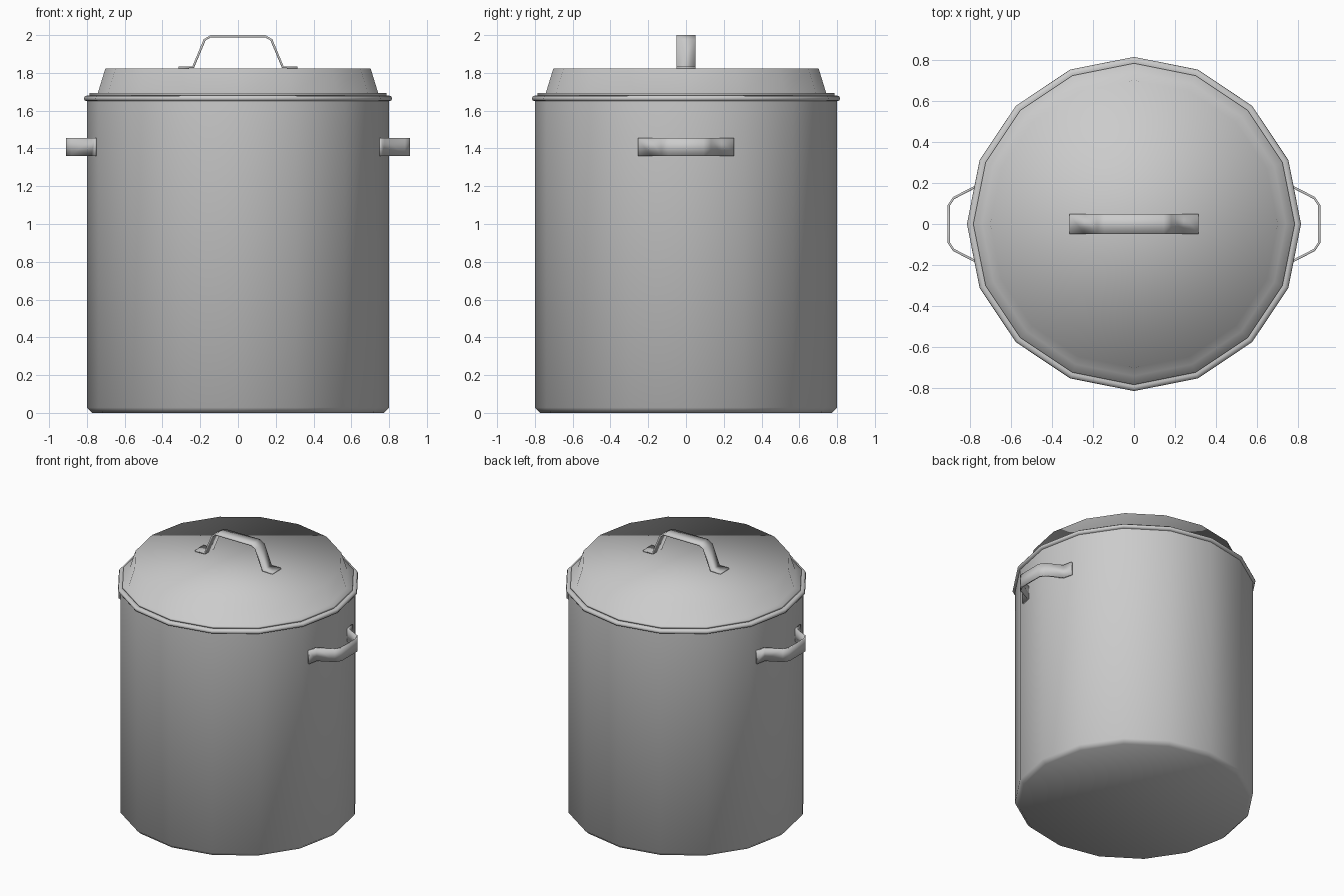
import bpy, bmesh, math

if "Cube" in bpy.data.objects:
    bpy.data.objects.remove(bpy.data.objects["Cube"])

SIDES = 16


def finish(name, bm):
    bmesh.ops.recalc_face_normals(bm, faces=bm.faces)
    for f in bm.faces:
        f.smooth = True
    me = bpy.data.meshes.new(name)
    bm.to_mesh(me)
    bm.free()
    ob = bpy.data.objects.new(name, me)
    bpy.context.collection.objects.link(ob)
    return ob


def lathe(name, profile, cap_first=False, cap_last=False):
    """Spin (radius, z) points into a 16-sided shell with optional n-gon caps."""
    bm = bmesh.new()
    rings = []
    for r, z in profile:
        rings.append([bm.verts.new((r * math.cos(2 * math.pi * i / SIDES),
                                    r * math.sin(2 * math.pi * i / SIDES), z))
                      for i in range(SIDES)])
    for a, b in zip(rings, rings[1:]):
        for i in range(SIDES):
            j = (i + 1) % SIDES
            bm.faces.new((a[i], a[j], b[j], b[i]))
    if cap_first:
        bm.faces.new(rings[0][::-1])
    if cap_last:
        bm.faces.new(rings[-1])
    return finish(name, bm)


def strap(name, half, thick, low, high, place):
    """Bent flat bar: half path of (along, out) points, mirrored, then given width."""
    path = half + [(-s, d) for s, d in reversed(half)]
    bm = bmesh.new()
    sections = []
    for i, (s, d) in enumerate(path):
        p, q = path[max(i - 1, 0)], path[min(i + 1, len(path) - 1)]
        ts, td = q[0] - p[0], q[1] - p[1]
        ln = math.hypot(ts, td)
        ns, nd = td / ln * thick, -ts / ln * thick
        if nd > 0:
            ns, nd = -ns, -nd
        inner = (s + ns, d + nd)
        sections.append([bm.verts.new(place(*c)) for c in (
            (s, d, low), (s, d, high), (*inner, high), (*inner, low))])
    for a, b in zip(sections, sections[1:]):
        for i in range(4):
            j = (i + 1) % 4
            bm.faces.new((a[i], a[j], b[j], b[i]))
    bm.faces.new(sections[0])
    bm.faces.new(sections[-1][::-1])
    return finish(name, bm)


# Pot body with chamfered base
lathe("pot_body", [(0.772, 0), (0.80, 0.028), (0.80, 1.65)], cap_first=True)

# Rolled rim around the mouth
lathe("pot_rim", [(0.798, 1.65), (0.811, 1.654), (0.816, 1.664),
                  (0.811, 1.677), (0.795, 1.681), (0.77, 1.677)])

# Lid: thin flange, sloped wall and flat top
lathe("lid", [(0.745, 1.68), (0.785, 1.68), (0.785, 1.694),
              (0.742, 1.694), (0.702, 1.824)], cap_last=True)

# Lid handle
strap("lid_handle",
      [(0.316, 1.834), (0.242, 1.834), (0.182, 1.978), (0.145, 2.0)],
      0.012, -0.05, 0.05, lambda s, d, w: (s, w, d))

# Side handles, one on each side of the pot
for side, label in ((1, "right"), (-1, "left")):
    strap(label + "_handle",
          [(0.255, 0.761), (0.188, 0.775), (0.132, 0.884), (0.092, 0.911)],
          0.012, 1.36, 1.456, lambda s, d, w: (side * d, s, w))
